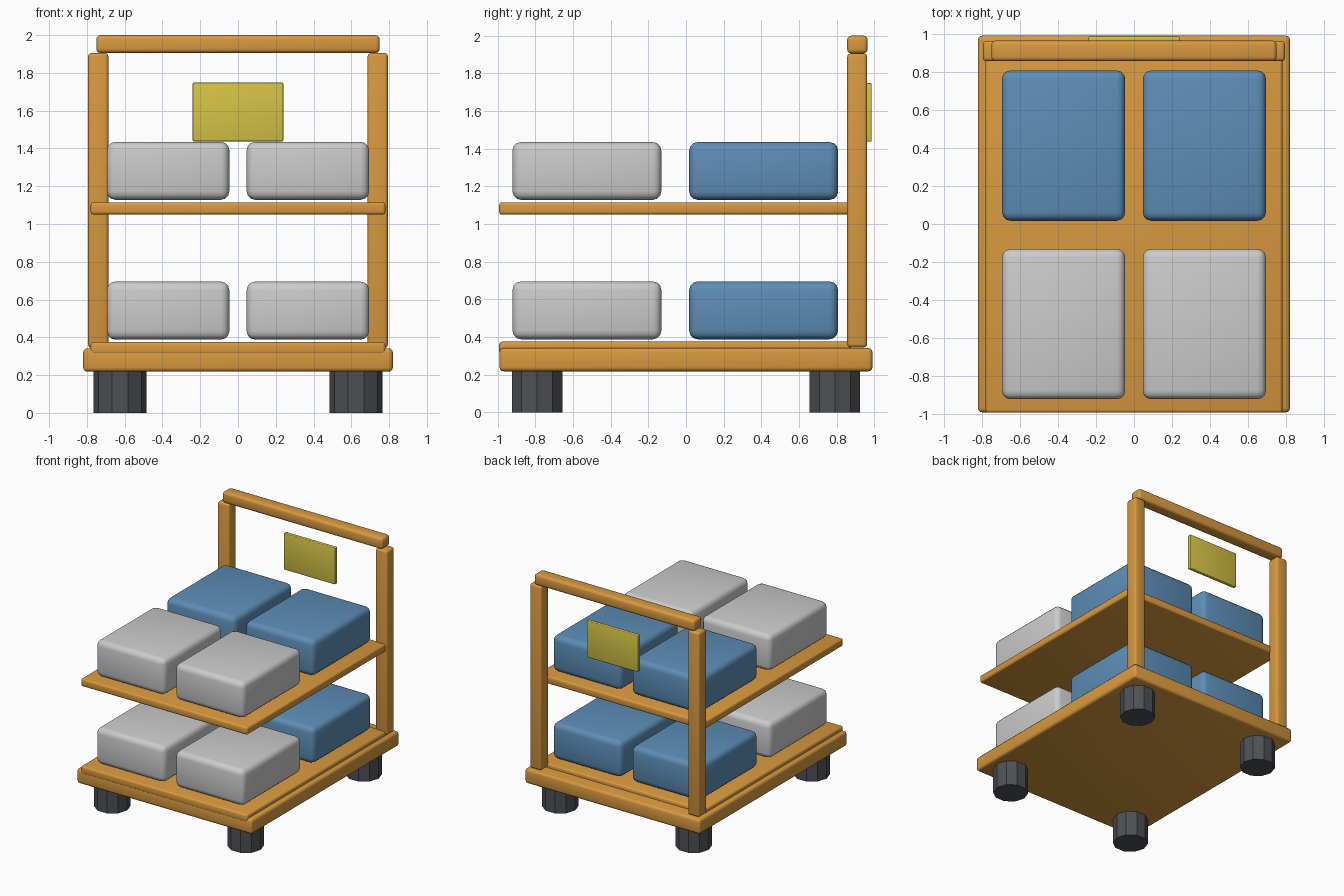
import bpy
from math import pi, radians

if "Cube" in bpy.data.objects:
    bpy.data.objects.remove(bpy.data.objects["Cube"])


def material(name, rgb):
    m = bpy.data.materials.new(name)
    m.diffuse_color = (*rgb, 1)
    m.use_nodes = True
    m.node_tree.nodes["Principled BSDF"].inputs["Base Color"].default_value = m.diffuse_color
    return m


ORANGE = material("orange_paint", (0.69, 0.32, 0.05))
BLUE = material("blue_plastic", (0.11, 0.27, 0.47))
YELLOW = material("yellow_plate", (0.67, 0.55, 0.06))
DARK = material("dark_rubber", (0.075, 0.08, 0.09))


def rounded_box(name, x, y, z, radius, mat=None):
    """Box from (min, max) ranges with smoothly rounded edges."""
    spans = (x, y, z)
    bpy.ops.mesh.primitive_cube_add(size=1, location=[(a + b) / 2 for a, b in spans])
    ob = bpy.context.object
    ob.name = name
    ob.scale = [b - a for a, b in spans]
    bpy.ops.object.transform_apply(location=False, rotation=False, scale=True)
    bev = ob.modifiers.new("round_edges", 'BEVEL')
    bev.width = radius
    bev.segments = 3
    bpy.ops.object.modifier_apply(modifier=bev.name)
    bpy.ops.object.shade_smooth_by_angle(angle=radians(35))
    if mat:
        ob.data.materials.append(mat)
    return ob


# Base platform
rounded_box("base", (-0.82, 0.82), (-0.99, 0.99), (0.218, 0.342), 0.022, ORANGE)

# Shelves, each carrying four crates: grey in front, blue behind
for level, top in (("lower", 0.375), ("upper", 1.115)):
    rounded_box(level + "_shelf", (-0.78, 0.78), (-0.992, 0.875),
                (top - 0.065, top), 0.015, ORANGE)
    for side, cx in (("left", -0.37), ("right", 0.37)):
        for row, cy, mat in (("front", -0.526, None), ("back", 0.412, BLUE)):
            rounded_box(f"{level}_{row}_{side}_crate", (cx - 0.324, cx + 0.324),
                        (cy - 0.395, cy + 0.395), (top + 0.013, top + 0.32), 0.045, mat)

# Back frame: two posts, a handle bar and a label plate
for side, s in (("left", -1), ("right", 1)):
    rounded_box(side + "_post", (s * 0.74 - 0.054, s * 0.74 + 0.054),
                (0.856, 0.962), (0.345, 1.905), 0.018, ORANGE)
rounded_box("handle_bar", (-0.75, 0.75), (0.856, 0.964), (1.905, 2.0), 0.022, ORANGE)
rounded_box("label_plate", (-0.24, 0.24), (0.955, 0.986), (1.438, 1.748), 0.006, YELLOW)

# Ten-sided feet
for side, x in (("left", -0.625), ("right", 0.625)):
    for row, y in (("front", -0.79), ("back", 0.79)):
        bpy.ops.mesh.primitive_cylinder_add(vertices=10, radius=0.14, depth=0.222,
                                            location=(x, y, 0.111), rotation=(0, 0, pi / 2))
        foot = bpy.context.object
        foot.name = f"{row}_{side}_foot"
        foot.data.materials.append(DARK)
